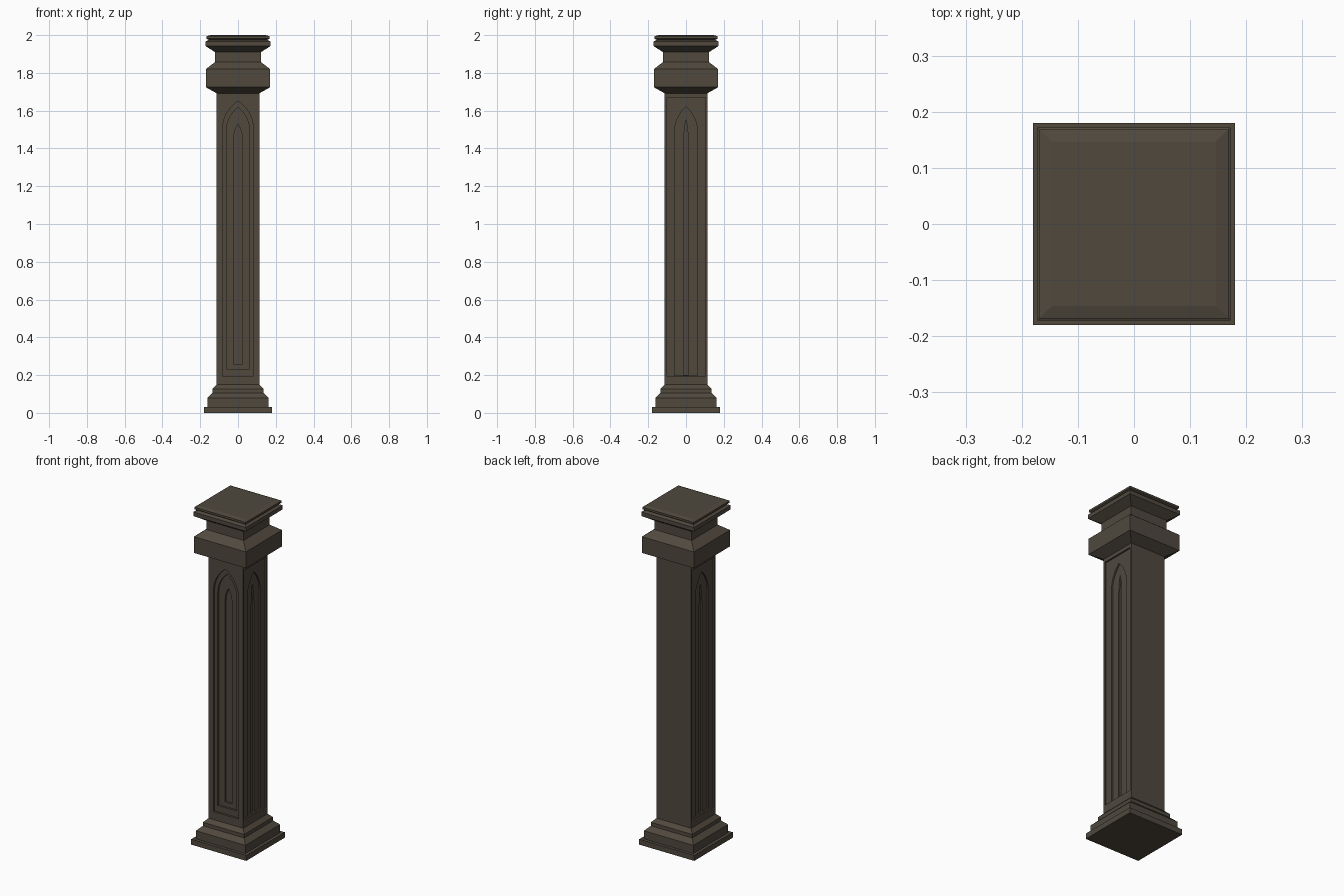
import bpy, bmesh, math
from mathutils import Matrix

if "Cube" in bpy.data.objects:
    bpy.data.objects.remove(bpy.data.objects["Cube"])

stone = bpy.data.materials.new("dark_stone")
stone.diffuse_color = (0.08, 0.066, 0.048, 1)
stone.use_nodes = True
stone.node_tree.nodes["Principled BSDF"].inputs["Base Color"].default_value = stone.diffuse_color


def new_object(name, bm):
    bmesh.ops.recalc_face_normals(bm, faces=bm.faces[:])
    mesh = bpy.data.meshes.new(name)
    bm.to_mesh(mesh)
    bm.free()
    mesh.materials.append(stone)
    obj = bpy.data.objects.new(name, mesh)
    bpy.context.collection.objects.link(obj)
    return obj


def square_loft(name, profile):
    """Stack square rings given as (half width, height)."""
    bm = bmesh.new()
    rings = [[bm.verts.new((sx * r, sy * r, z))
              for sx, sy in ((-1, -1), (1, -1), (1, 1), (-1, 1))]
             for r, z in profile]
    for a, b in zip(rings, rings[1:]):
        for i in range(4):
            j = (i + 1) % 4
            bm.faces.new((a[i], a[j], b[j], b[i]))
    bm.faces.new(rings[0][::-1])
    bm.faces.new(rings[-1])
    return new_object(name, bm)


def arch(w, z0, apex, rise, steps=8):
    """Pointed arch outline as (across, height) points."""
    spring = apex - rise
    radius = (w * w + rise * rise) / (2 * w)
    end = math.atan2(rise, radius - w) if radius >= w else math.pi / 2
    right = [(w - radius + radius * math.cos(end * i / steps),
              spring + radius * math.sin(end * i / steps)) for i in range(steps)]
    left = [(-x, z) for x, z in reversed(right)]
    return [(-w, z0), (w, z0)] + right + [(0, apex)] + left


def cut(target, name, outline, depth, angle):
    """Sink an outline into the shaft face turned by angle from the front."""
    bm = bmesh.new()
    turn = Matrix.Rotation(angle, 4, 'Z')
    rows = [[bm.verts.new(turn @ Matrix.Translation((x, y, z)).translation)
             for x, z in outline] for y in (-HALF - 0.03, -HALF + depth)]
    n = len(outline)
    for i in range(n):
        j = (i + 1) % n
        bm.faces.new((rows[0][i], rows[0][j], rows[1][j], rows[1][i]))
    bm.faces.new(rows[0])
    bm.faces.new(rows[1])
    cutter = new_object(name, bm)
    cutter.hide_render = True
    cutter.hide_viewport = True
    cutter.display_type = 'WIRE'
    mod = target.modifiers.new(name, 'BOOLEAN')
    mod.operation = 'DIFFERENCE'
    mod.solver = 'EXACT'
    mod.object = cutter


HALF = 0.113

# Stepped base
square_loft("base", [(0.18, 0), (0.18, 0.032), (0.162, 0.032), (0.162, 0.08),
                     (0.135, 0.106), (0.135, 0.127), (HALF, 0.149)])

# Shaft with recessed panels on the front and both sides, plain back
shaft = square_loft("shaft", [(HALF, 0.149), (HALF, 1.692)])
front = [arch(0.082, 0.196, 1.65, 0.15),
         arch(0.062, 0.233, 1.618, 0.13),
         arch(0.023, 0.26, 1.528, 0.08)]
for i, outline in enumerate(front):
    cut(shaft, f"front_panel_cutter_{i}", outline, 0.012 * (i + 1), 0)

side = [[(-0.103, 0.196), (0.103, 0.196), (0.103, 1.67), (-0.103, 1.67)],
        arch(0.06, 0.198, 1.62, 0.13),
        arch(0.012, 0.2, 1.555, 0.13)]
for label, angle in (("right", math.pi / 2), ("left", -math.pi / 2)):
    for i, outline in enumerate(side):
        cut(shaft, f"{label}_panel_cutter_{i}", outline, 0.009 * (i + 1), angle)

# Capital: bulging block, neck, cornice and shallow cap
square_loft("capital", [(HALF, 1.692), (0.17, 1.724), (0.17, 1.82), (0.122, 1.857),
                        (0.122, 1.91), (0.172, 1.942), (0.172, 1.966), (0.155, 1.974),
                        (0.168, 1.982), (0.168, 1.994), (0.146, 2.0)])
